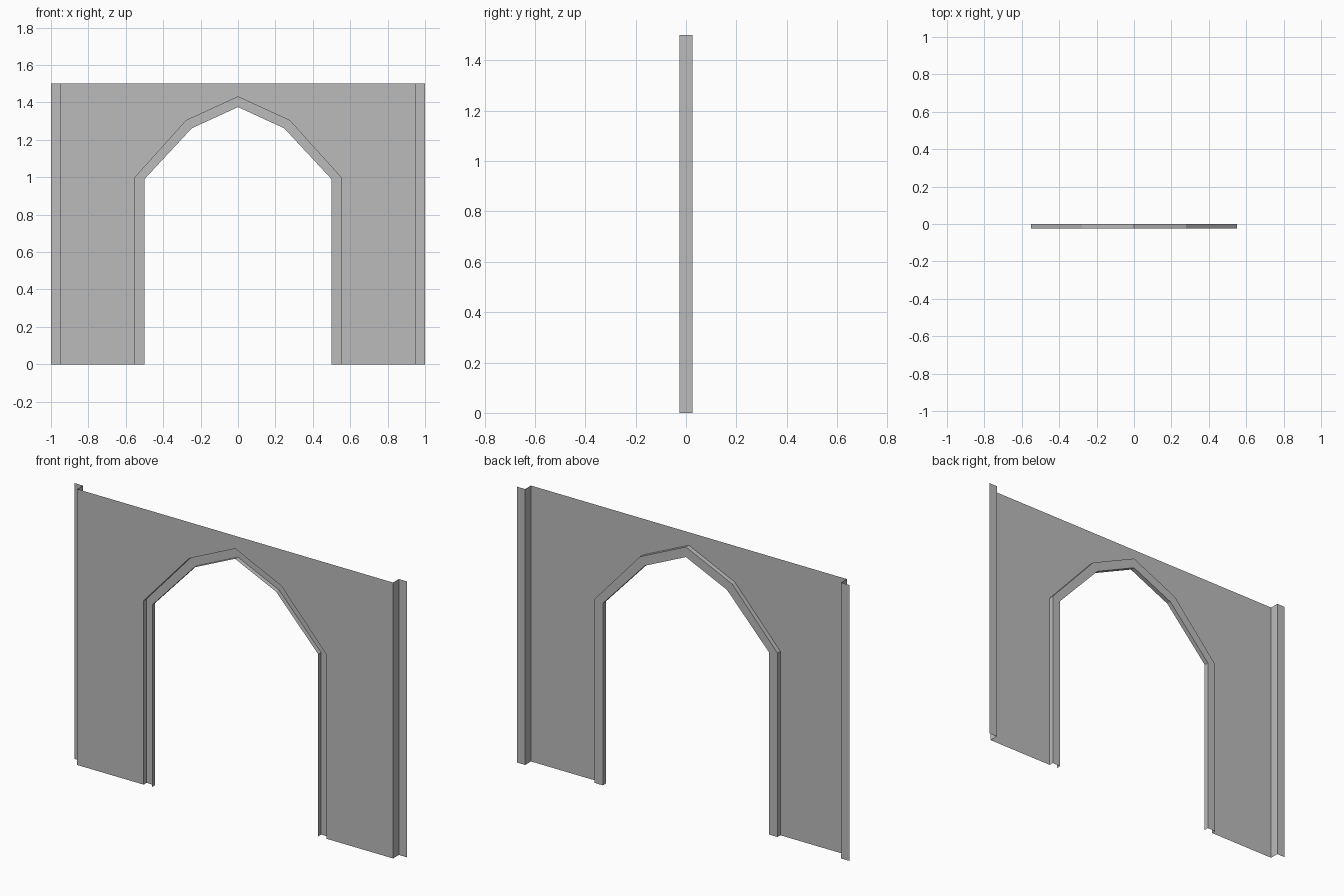
import bpy
import bmesh

cube = bpy.data.objects.get("Cube")
if cube:
    bpy.data.objects.remove(cube, do_unlink=True)

# One plain grey for the whole sheet
grey = bpy.data.materials.new("plain grey")
colour = (0.5, 0.5, 0.5, 1.0)
grey.diffuse_color = colour
grey.use_nodes = True
grey.node_tree.nodes["Principled BSDF"].inputs["Base Color"].default_value = colour

FRONT, MIDDLE, BACK = -0.025, 0.0, 0.025
TOP, EDGE, SIDE = 1.5, 0.95, 1.0

# Half profiles (x, z) from the floor up to the crown
inner_arch = [(0.5, 0), (0.5, 0.99), (0.247, 1.262), (0, 1.375)]
outer_arch = [(0.55, 0), (0.55, 1.0), (0.277, 1.303), (0, 1.43)]
wall_rim = [(EDGE, 0), (EDGE, TOP), (0.277, TOP), (0, TOP)]
side_rim = [(SIDE, 0), (SIDE, TOP)]


def skin(name, rails):
    """Bridge successive (profile, depth) rails into a sheet, mirrored in x."""
    bm = bmesh.new()
    rows = [[bm.verts.new((x, y, z)) for x, z in profile] for profile, y in rails]
    for a, b in zip(rows, rows[1:]):
        for i in range(len(a) - 1):
            bm.faces.new((a[i], b[i], b[i + 1], a[i + 1]))
    mesh = bpy.data.meshes.new(name)
    bm.to_mesh(mesh)
    bm.free()
    mesh.materials.append(grey)
    obj = bpy.data.objects.new(name, mesh)
    bpy.context.collection.objects.link(obj)
    mirror = obj.modifiers.new("Mirror", "MIRROR")
    mirror.use_axis[0] = True
    return obj


# Recessed channel around the opening, with a forward lip
skin("arch_channel", [(inner_arch, FRONT), (inner_arch, MIDDLE),
                      (outer_arch, MIDDLE), (outer_arch, FRONT)])

# Flat wall sheet around the arch
skin("wall_panel", [(outer_arch, FRONT), (wall_rim, FRONT)])

# Stepped-back flanges at both ends
skin("side_flanges", [(wall_rim[:2], FRONT), (wall_rim[:2], BACK), (side_rim, BACK)])
